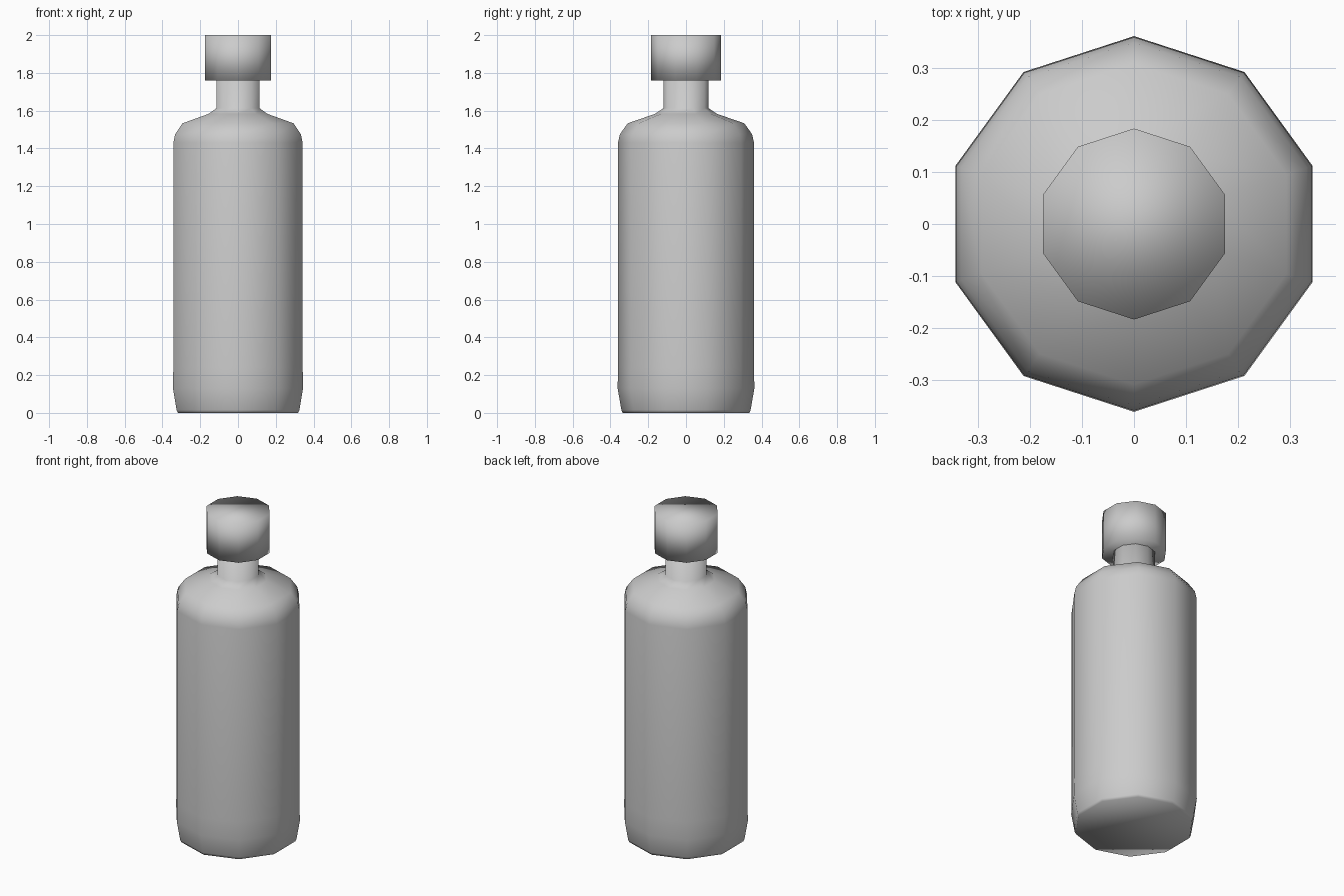
import bpy, bmesh, math

if "Cube" in bpy.data.objects:
    bpy.data.objects.remove(bpy.data.objects["Cube"])

SIDES = 10


def lathe(name, profile):
    """Ten-sided turned solid from (radius, height) points, closed at both ends."""
    bm = bmesh.new()
    rings = []
    for r, z in profile:
        ring = []
        for i in range(SIDES):
            a = math.pi / 2 + 2 * math.pi * i / SIDES
            ring.append(bm.verts.new((r * math.cos(a), r * math.sin(a), z)))
        rings.append(ring)
    for lo, hi in zip(rings, rings[1:]):
        for i in range(SIDES):
            j = (i + 1) % SIDES
            bm.faces.new((lo[i], lo[j], hi[j], hi[i]))
    bm.faces.new(rings[0][::-1])
    bm.faces.new(rings[-1])
    for f in bm.faces:
        f.smooth = True
    mesh = bpy.data.meshes.new(name)
    bm.to_mesh(mesh)
    bm.free()
    obj = bpy.data.objects.new(name, mesh)
    bpy.context.collection.objects.link(obj)
    return obj


# Body: tapered foot, straight wall, rounded shoulder, neck running into the cap
lathe("bottle_body", [
    (0.335, 0.0), (0.342, 0.015), (0.362, 0.13), (0.360, 0.24),
    (0.360, 1.43), (0.350, 1.475), (0.309, 1.533), (0.164, 1.583),
    (0.120, 1.613), (0.120, 1.77),
])

# Cap
lathe("bottle_cap", [(0.184, 1.76), (0.184, 2.0)])
